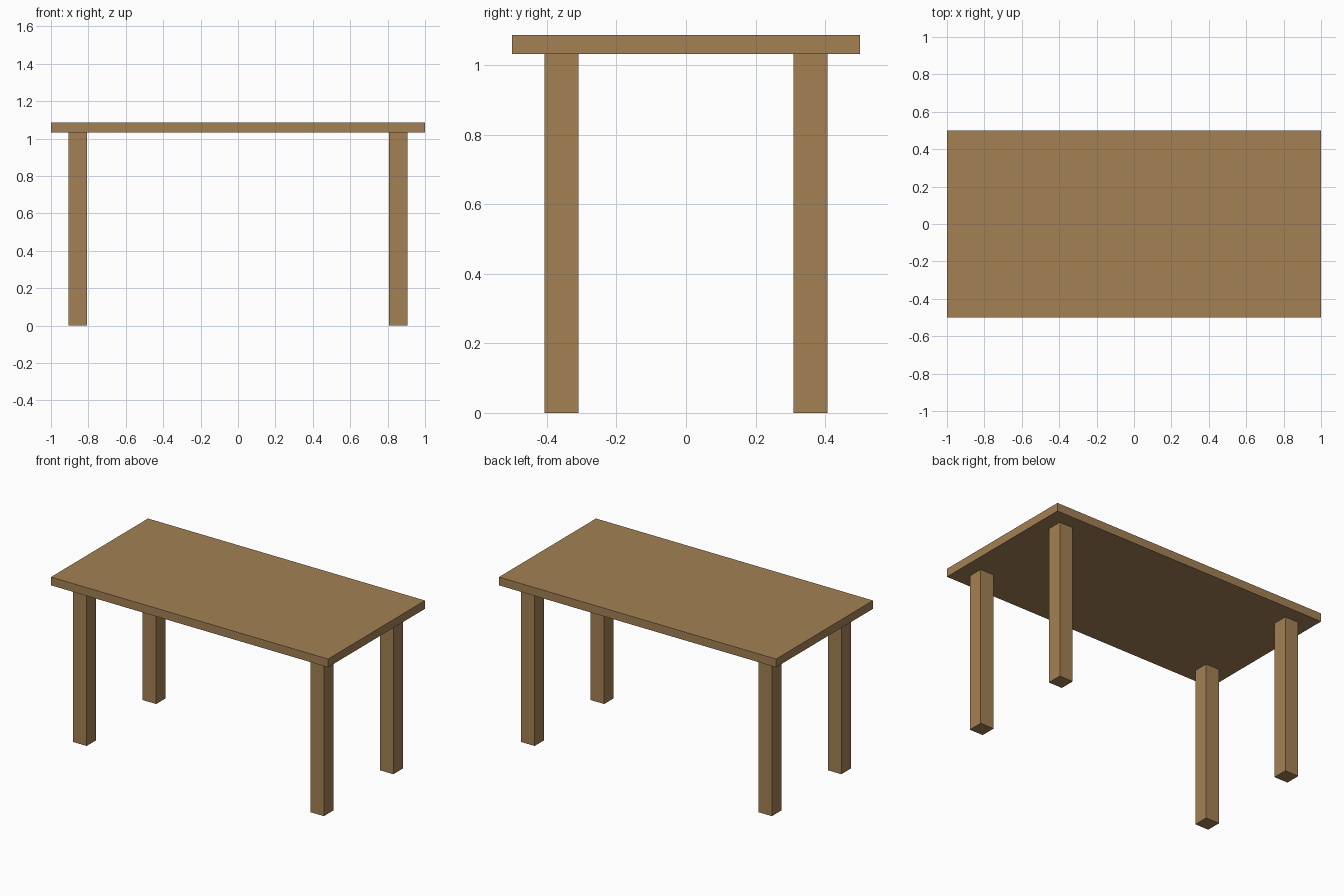
import bpy

if "Cube" in bpy.data.objects:
    bpy.data.objects.remove(bpy.data.objects["Cube"])

wood = bpy.data.materials.new("wood")
wood.diffuse_color = (0.37, 0.22, 0.09, 1)
wood.use_nodes = True
wood.node_tree.nodes["Principled BSDF"].inputs["Base Color"].default_value = wood.diffuse_color


def box(name, centre, size):
    bpy.ops.mesh.primitive_cube_add(size=1, location=centre)
    obj = bpy.context.object
    obj.name = name
    obj.scale = size
    bpy.ops.object.transform_apply(location=False, rotation=False, scale=True)
    obj.data.materials.append(wood)
    return obj


LEG_HEIGHT = 1.032
TOP_THICKNESS = 0.054
LEG_WIDTH = 0.098

# Table top
box("table_top", (0, 0, LEG_HEIGHT + TOP_THICKNESS / 2), (2, 1, TOP_THICKNESS))

# Four square legs, inset from the corners
for side_x, x in (("left", -0.856), ("right", 0.856)):
    for side_y, y in (("front", -0.358), ("back", 0.358)):
        box(f"{side_y}_{side_x}_leg", (x, y, LEG_HEIGHT / 2),
            (LEG_WIDTH, LEG_WIDTH, LEG_HEIGHT))
